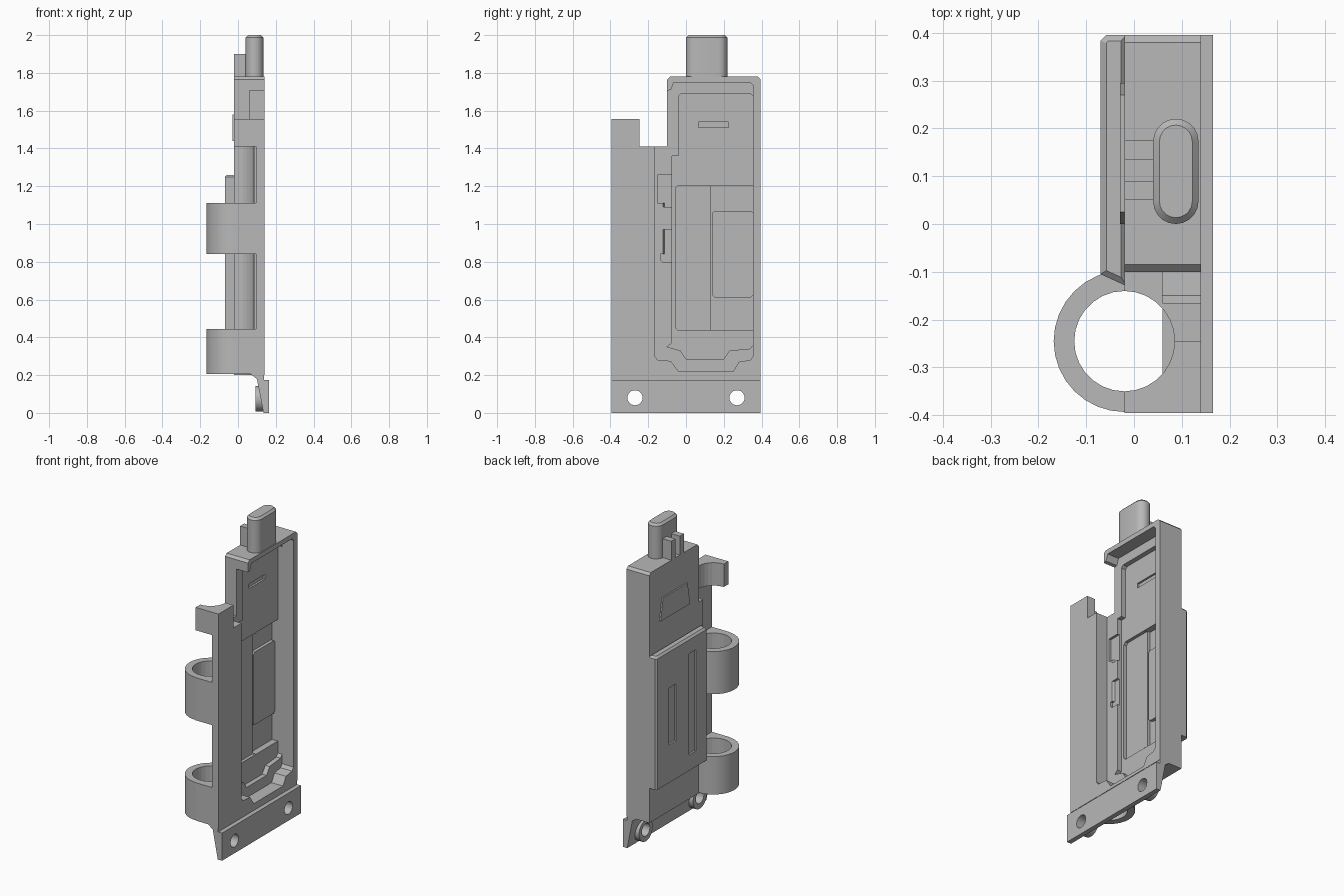
import bpy, bmesh
from math import cos, sin, pi, radians
from mathutils import Vector

if "Cube" in bpy.data.objects:
    bpy.data.objects.remove(bpy.data.objects["Cube"])

grey = bpy.data.materials.new("plain_grey")
grey.use_nodes = True
grey.diffuse_color = (0.48, 0.48, 0.48, 1)
grey.node_tree.nodes["Principled BSDF"].inputs["Base Color"].default_value = (0.48, 0.48, 0.48, 1)

# Ring axis and radii, shared by clips, tab and body recess
CX, CY, INNER, OUTER = -0.02, -0.245, 0.105, 0.148


def place(axis, a, b, t):
    return {"x": (t, a, b), "y": (a, t, b), "z": (a, b, t)}[axis]


def prism(name, axis, pts, lo, hi, chamfer=0):
    """Extrude a 2D outline along an axis, optionally chamfering the far end."""
    bm = bmesh.new()
    near = [bm.verts.new(place(axis, a, b, lo)) for a, b in pts]
    far = [bm.verts.new(place(axis, a, b, hi)) for a, b in pts]
    bm.faces.new(near)
    cap = bm.faces.new(far)
    n = len(pts)
    for i in range(n):
        j = (i + 1) % n
        bm.faces.new((near[i], near[j], far[j], far[i]))
    bmesh.ops.recalc_face_normals(bm, faces=bm.faces)
    if chamfer:
        bmesh.ops.bevel(bm, geom=list(cap.edges), offset=chamfer, segments=1,
                        affect="EDGES", clamp_overlap=True)
    mesh = bpy.data.meshes.new(name)
    bm.to_mesh(mesh)
    bm.free()
    mesh.materials.append(grey)
    ob = bpy.data.objects.new(name, mesh)
    bpy.context.collection.objects.link(ob)
    return ob


def rect(a0, a1, b0, b1, c=0):
    """Rectangle outline with optional cut corners."""
    if not c:
        return [(a0, b0), (a1, b0), (a1, b1), (a0, b1)]
    return [(a0 + c, b0), (a1 - c, b0), (a1, b0 + c), (a1, b1 - c),
            (a1 - c, b1), (a0 + c, b1), (a0, b1 - c), (a0, b0 + c)]


def arc(a, b, r, start, end, n):
    return [(a + r * cos(radians(start + (end - start) * i / n)),
             b + r * sin(radians(start + (end - start) * i / n))) for i in range(n + 1)]


def circle(a, b, r, n=28):
    return arc(a, b, r, 0, 360, n)[:-1]


def cutter(name, axis, pts, lo, hi):
    ob = prism(name, axis, pts, lo, hi)
    ob.hide_render = True
    ob.hide_viewport = True
    return ob


def cut(ob, *tools):
    for tool in tools:
        mod = ob.modifiers.new(tool.name, "BOOLEAN")
        mod.operation = "DIFFERENCE"
        mod.solver = "EXACT"
        mod.object = tool


def smooth(ob):
    bpy.ops.object.select_all(action="DESELECT")
    bpy.context.view_layer.objects.active = ob
    ob.select_set(True)
    bpy.ops.object.shade_smooth_by_angle(angle=radians(30))


# Cutters for the stepped cavity that opens towards +x
tray = [(-0.165, 0.30), (-0.15, 0.28), (-0.08, 0.275), (-0.04, 0.22), (0.25, 0.22),
        (0.28, 0.27), (0.34, 0.28), (0.355, 0.30), (0.355, 1.735), (0.34, 1.75),
        (-0.065, 1.75), (-0.08, 1.71), (-0.13, 1.70), (-0.13, 1.45), (-0.165, 1.45)]
step = [(-0.1, 0.35), (-0.03, 0.33), (0.0, 0.285), (0.2, 0.285), (0.23, 0.33), (0.34, 0.34),
        (0.355, 0.36), (0.355, 1.36), (-0.075, 1.36), (-0.075, 0.37)]
cavity = [
    cutter("tray_cutter", "x", tray, 0.06, 0.3),
    cutter("step_cutter", "x", step, 0.03, 0.3),
    cutter("upper_floor_cutter", "x", rect(-0.04, 0.355, 1.19, 1.69, 0.015), 0.03, 0.3),
    cutter("pocket_left_cutter", "x", rect(-0.055, 0.14, 0.435, 1.205, 0.015), 0.01, 0.3),
    cutter("pocket_right_cutter", "x", rect(0.13, 0.355, 0.435, 1.205), -0.01, 0.3),
    cutter("latch_cutter", "x", rect(-0.15, 0.01, 1.09, 1.26), 0.045, 0.3),
    cutter("catch_cutter", "x", rect(-0.135, -0.06, 0.8, 0.97, 0.012), 0.045, 0.3),
    cutter("window_cutter", "x", rect(0.065, 0.225, 1.51, 1.54), 0.018, 0.3),
]
bore = cutter("bore_cutter", "z", circle(CX, CY, INNER), 0.1, 1.7)

# Lower body with side plate, hollowed round the ring axis
outline = ([(0.14, -0.395), (0.14, 0.395), (-0.02, 0.395)]
           + arc(CX, CY, INNER, 90, 0, 7) + [(0.095, CY), (0.095, -0.395)])
lower_body = prism("lower_body", "z", outline, 0.2, 1.41)
cut(lower_body, *cavity)

# Upper body
upper_body = prism("upper_body", "x", [(-0.1, 1.41), (0.395, 1.41), (0.395, 1.765), (0.38, 1.78),
                                       (-0.085, 1.78), (-0.1, 1.765)], -0.02, 0.14)
cut(upper_body, *cavity)

# Raised insert in the pocket
prism("pocket_insert", "x", rect(0.14, 0.355, 0.61, 1.07, 0.012), -0.012, 0.01)

# Thick back panel with two slots
panel = prism("back_panel", "z", [(-0.07, -0.105), (-0.07, 0.383), (-0.058, 0.395),
                                  (-0.015, 0.395), (-0.015, -0.13)], 0.42, 1.26, 0.012)
cut(panel,
    cutter("short_slot_cutter", "x", rect(0.2, 0.27, 0.66, 1.02), -0.2, -0.058),
    cutter("long_slot_cutter", "x", rect(0.0, 0.07, 0.52, 1.16), -0.2, -0.058))

# Label plate on the upper back
prism("label_plate", "x", [(0.0, 1.44), (0.295, 1.44), (0.27, 1.58), (0.025, 1.58)], -0.029, -0.02)

# Holding rings, each a half disc joined to a square side
ring_outline = (arc(CX, CY, OUTER, 0, 270, 24)
                + [(CX, -0.395), (0.12, -0.395), (0.12, CY)])
for name, lo, hi in (("lower_ring", 0.205, 0.445), ("upper_ring", 0.84, 1.11)):
    ring = prism(name, "z", ring_outline, lo, hi)
    cut(ring, bore, cavity[0])
    smooth(ring)

# Curved tab at the top of the side plate
tab = prism("top_tab", "z", rect(CX, 0.14, -0.395, CY), 1.41, 1.555)
cut(tab, bore)
smooth(tab)

# Slanted foot with two screw bosses
screw_holes = [cutter(f"screw_hole_cutter_{i}", "x", circle(s * 0.27, 0.08, 0.04, 24), 0, 0.3)
               for i, s in enumerate((-1, 1))]
foot = prism("foot", "y", [(0.06, 0.21), (0.1, 0.18), (0.135, 0), (0.165, 0),
                           (0.165, 0.175), (0.138, 0.175), (0.138, 0.21)], -0.395, 0.395)
cut(foot, *screw_holes)
for hole, s in zip(screw_holes, (-1, 1)):
    boss = prism("right_boss" if s < 0 else "left_boss", "x",
                 circle(s * 0.27, 0.075, 0.068, 24), 0.092, 0.15)
    cut(boss, hole)
    smooth(boss)

# Rounded plug and two hooks on top
plug_outline = (arc(0.0875, 0.1725, 0.0475, 0, 180, 10)
                + arc(0.0875, 0.0475, 0.0475, 180, 360, 10))
smooth(prism("plug", "z", plug_outline, 1.77, 2.0, 0.013))
for name, y in (("front_hook", 0.07), ("back_hook", 0.155)):
    prism(name, "z", rect(-0.02, 0.045, y - 0.02, y + 0.02), 1.77, 1.9)
